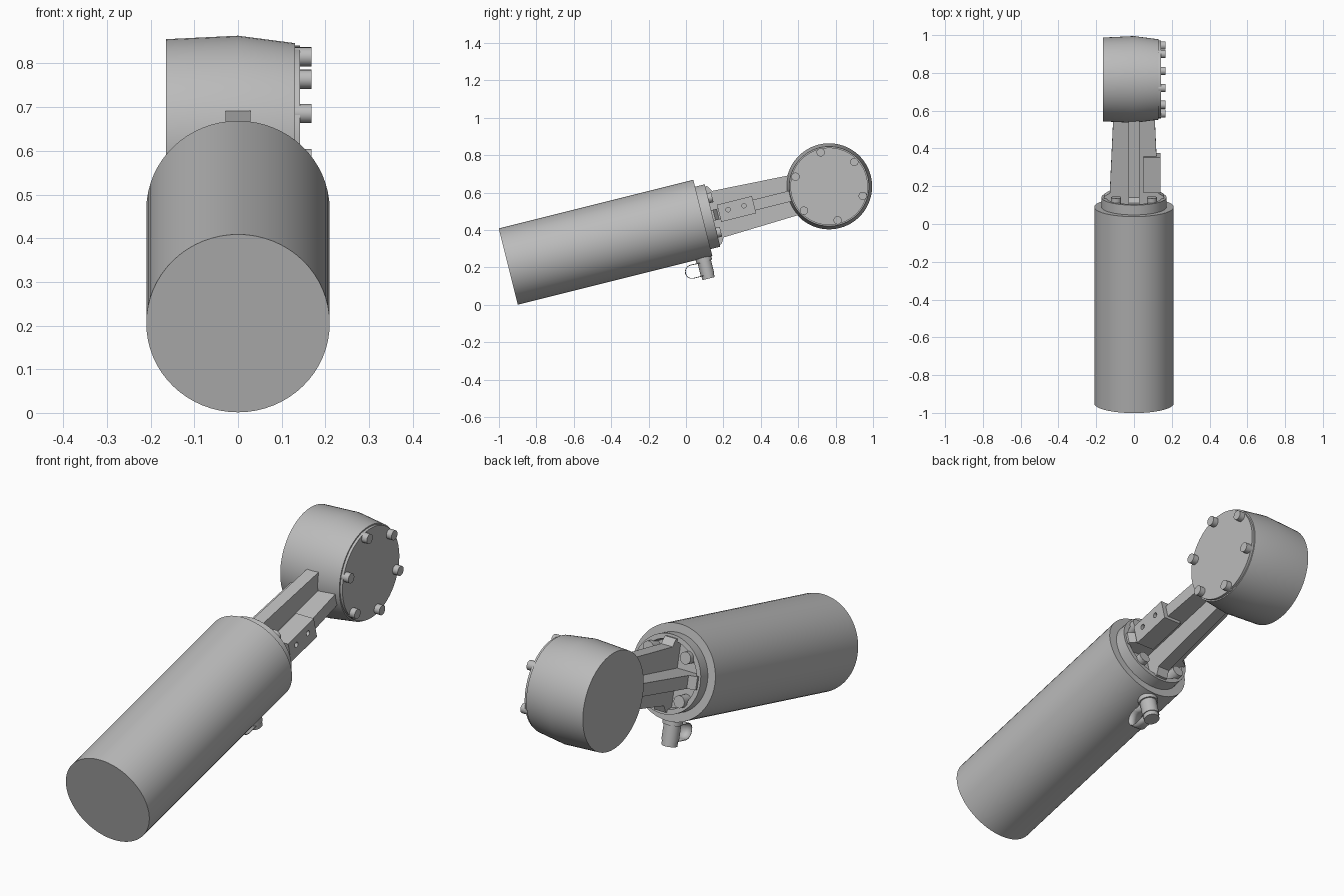
import bpy, bmesh
from math import cos, sin, pi, radians
from mathutils import Matrix, Vector

cube = bpy.data.objects.get("Cube")
if cube:
    bpy.data.objects.remove(cube)

grey = bpy.data.materials.new("cast grey")
grey.use_nodes = True
grey.diffuse_color = (0.5, 0.5, 0.5, 1)
grey.node_tree.nodes["Principled BSDF"].inputs["Base Color"].default_value = (0.5, 0.5, 0.5, 1)

# Everything is built with the long axis along y, then tilted as one assembly
TILT = Matrix.Translation((0, -0.95, 0.205)) @ Matrix.Rotation(radians(14.04), 4, 'X')
HEAD_Y = 1.768


def finish(name, bm, smooth=True):
    bmesh.ops.recalc_face_normals(bm, faces=bm.faces)
    mesh = bpy.data.meshes.new(name)
    bm.to_mesh(mesh)
    bm.free()
    mesh.materials.append(grey)
    obj = bpy.data.objects.new(name, mesh)
    bpy.context.collection.objects.link(obj)
    obj.matrix_world = TILT
    if smooth:
        bpy.ops.object.select_all(action='DESELECT')
        obj.select_set(True)
        bpy.context.view_layer.objects.active = obj
        bpy.ops.object.shade_smooth_by_angle(angle=radians(35))
    return obj


def lathe(name, axis, centre, profile, sides=32):
    """Turn a (radius, height) profile around x, y or z and cap both ends."""
    bm = bmesh.new()
    rings = []
    for r, h in profile:
        ring = []
        for i in range(sides):
            a = 2 * pi * i / sides
            p, q = r * cos(a), r * sin(a)
            co = {'x': (h, p, q), 'y': (p, h, q), 'z': (p, q, h)}[axis]
            ring.append(bm.verts.new(Vector(co) + Vector(centre)))
        rings.append(ring)
    for lo, hi in zip(rings, rings[1:]):
        for i in range(sides):
            j = (i + 1) % sides
            bm.faces.new((lo[i], lo[j], hi[j], hi[i]))
    bm.faces.new(rings[0])
    bm.faces.new(rings[-1])
    return finish(name, bm)


def prism(name, points, depth, swap=False):
    """Extrude a (side, y) outline symmetrically; swap lays it flat in x-y."""
    bm = bmesh.new()
    verts = [bm.verts.new((s, y, -depth) if swap else (-depth, y, s)) for s, y in points]
    face = bm.faces.new(verts)
    top = bmesh.ops.extrude_face_region(bm, geom=[face])["geom"]
    offset = (0, 0, 2 * depth) if swap else (2 * depth, 0, 0)
    bmesh.ops.translate(bm, vec=offset, verts=[g for g in top if isinstance(g, bmesh.types.BMVert)])
    return finish(name, bm, smooth=False)


# Main barrel and the dished mounting collar at its end
lathe("barrel", 'y', (0, 0, 0), [(0.21, 0), (0.21, 1.072)], 64)
lathe("collar", 'y', (0, 0, 0),
      [(0.172, 1.06), (0.172, 1.125), (0.15, 1.125), (0.145, 1.095)], 64)

# Cross-section arm: two crossed fins with flared feet
half = [(0.16, 1.08), (0.16, 1.135), (0.128, 1.155), (0.107, 1.62)]
outline = half + [(-s, y) for s, y in reversed(half)]
prism("upright_fin", outline, 0.029)
prism("level_fin", outline, 0.029, swap=True)

# Collar bolts
for sx in (-1, 1):
    for sz in (-1, 1):
        lathe("collar_bolt", 'y', (0.095 * sx, 0, 0.095 * sz),
              [(0.027, 1.08), (0.027, 1.148)], 20)

# Drilled block on the side of the arm
block = prism("side_block", [(0.05, 1.162), (0.05, 1.355), (-0.045, 1.355), (-0.045, 1.162)], 0.045)
block.data.transform(Matrix.Translation((0.095, 0, 0)))
for y in (1.214, 1.301):
    cutter = lathe("block_hole_cutter", 'x', (0, y, 0.01), [(0.012, 0.11), (0.012, 0.16)], 16)
    cutter.hide_render = True
    cutter.hide_set(True)
    cut = block.modifiers.new("hole", 'BOOLEAN')
    cut.operation = 'DIFFERENCE'
    cut.object = cutter

# Drum head with a stepped cover and its bolts
lathe("drum_head", 'x', (0, HEAD_Y, 0),
      [(0.222, -0.165), (0.23, 0), (0.213, 0.13), (0.207, 0.13), (0.207, 0.142)], 64)
for i in range(6):
    a = radians(30 + 60 * i)
    lathe("cover_bolt", 'x', (0, HEAD_Y + 0.187 * cos(a), 0.187 * sin(a)),
          [(0.022, 0.13), (0.022, 0.168)], 20)

# Fitting under the barrel
lathe("lower_fitting", 'z', (0, 1.023, 0),
      [(0.043, -0.19), (0.043, -0.228), (0.037, -0.228), (0.037, -0.3), (0.034, -0.3),
       (0.034, -0.322)], 32)

# Thin strap looped from the fitting
bm = bmesh.new()
path = [(1.0, -0.231), (0.955, -0.229)]
path += [(0.947 + 0.037 * cos(a), -0.265 + 0.036 * sin(a))
         for a in [radians(100 + 20 * i) for i in range(9)]]
path += [(0.955, -0.301), (1.0, -0.301)]
rows = [[bm.verts.new((x, y, z)) for x in (-0.028, 0.028)] for y, z in path]
for a, b in zip(rows, rows[1:]):
    bm.faces.new((a[0], a[1], b[1], b[0]))
strap = finish("fitting_strap", bm)
solid = strap.modifiers.new("thickness", 'SOLIDIFY')
solid.thickness = 0.004
solid.offset = 0
